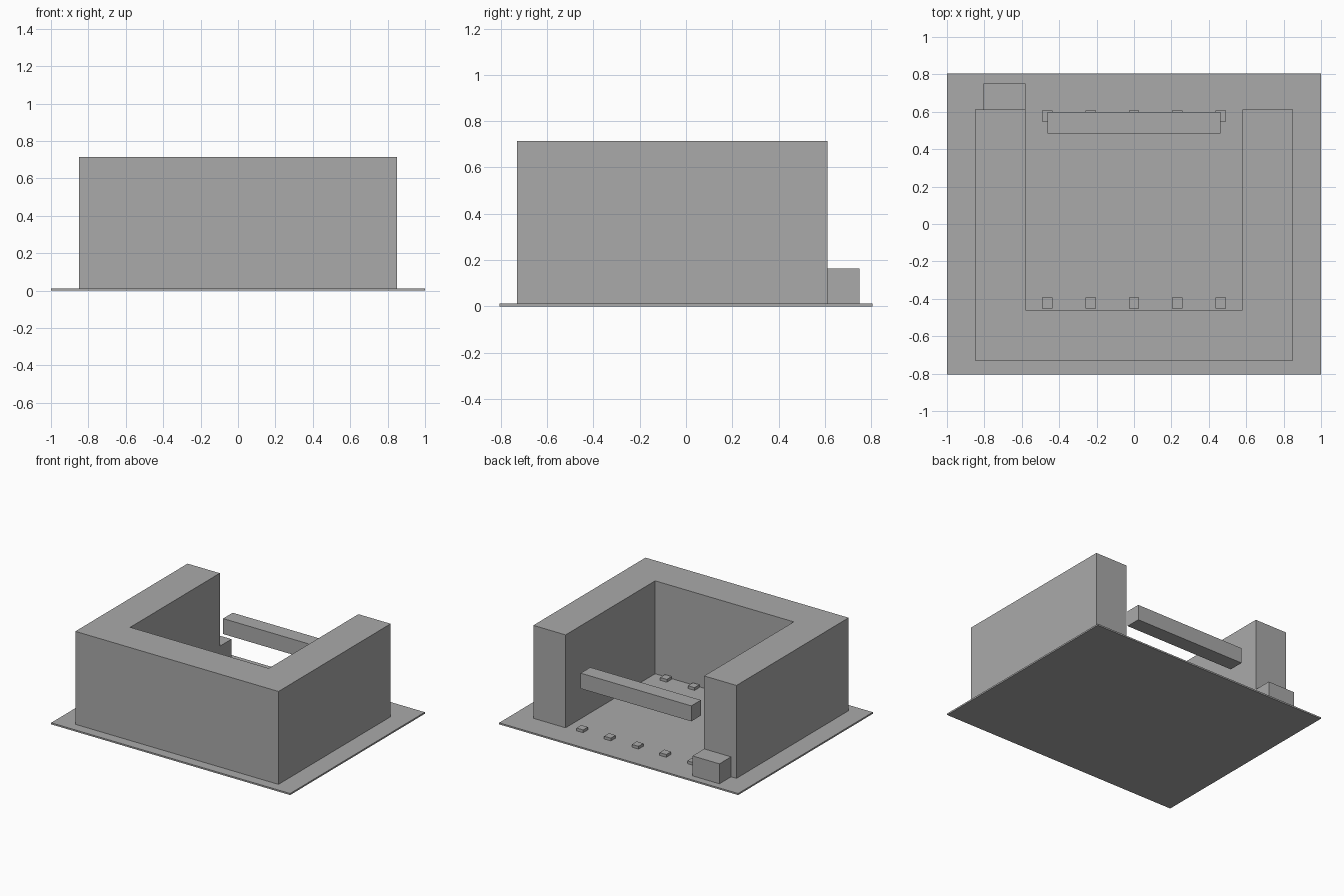
import bpy
import bmesh

if "Cube" in bpy.data.objects:
    bpy.data.objects.remove(bpy.data.objects["Cube"])

grey = bpy.data.materials.new("plain grey")
grey.diffuse_color = (0.4, 0.4, 0.4, 1)
grey.use_nodes = True
grey.node_tree.nodes["Principled BSDF"].inputs["Base Color"].default_value = grey.diffuse_color

BASE_TOP = 0.012
WALL_TOP = 0.715


def prism(name, outline, z0, z1):
    """Extrude a flat outline from z0 up to z1."""
    bm = bmesh.new()
    face = bm.faces.new([bm.verts.new((x, y, z0)) for x, y in outline])
    ext = bmesh.ops.extrude_face_region(bm, geom=[face])
    top = [v for v in ext["geom"] if isinstance(v, bmesh.types.BMVert)]
    bmesh.ops.translate(bm, verts=top, vec=(0, 0, z1 - z0))
    bmesh.ops.recalc_face_normals(bm, faces=bm.faces)
    mesh = bpy.data.meshes.new(name)
    bm.to_mesh(mesh)
    bm.free()
    mesh.materials.append(grey)
    obj = bpy.data.objects.new(name, mesh)
    bpy.context.collection.objects.link(obj)
    return obj


def box(name, x0, x1, y0, y1, z0, z1):
    return prism(name, [(x0, y0), (x1, y0), (x1, y1), (x0, y1)], z0, z1)


# Ground slab
box("base_slab", -1, 1, -0.805, 0.805, 0, BASE_TOP)

# U-shaped building, open at the back
half = [(0.85, -0.73), (0.85, 0.611), (0.58, 0.611), (0.58, -0.46)]
prism("u_shaped_building", half + [(-x, y) for x, y in reversed(half)],
      BASE_TOP, WALL_TOP)

# Beam spanning the courtyard opening
box("courtyard_beam", -0.463, 0.463, 0.483, 0.598, 0.335, 0.452)

# Low annex beside the left wing
box("annex", -0.805, -0.58, 0.611, 0.75, BASE_TOP, 0.163)

# Two rows of small footings in the courtyard
for row, y in (("front", -0.422), ("back", 0.578)):
    for i in range(5):
        x = (i - 2) * 0.232
        box(f"{row}_footing_{i + 1}", x - 0.028, x + 0.028,
            y - 0.029, y + 0.029, BASE_TOP, 0.033)
